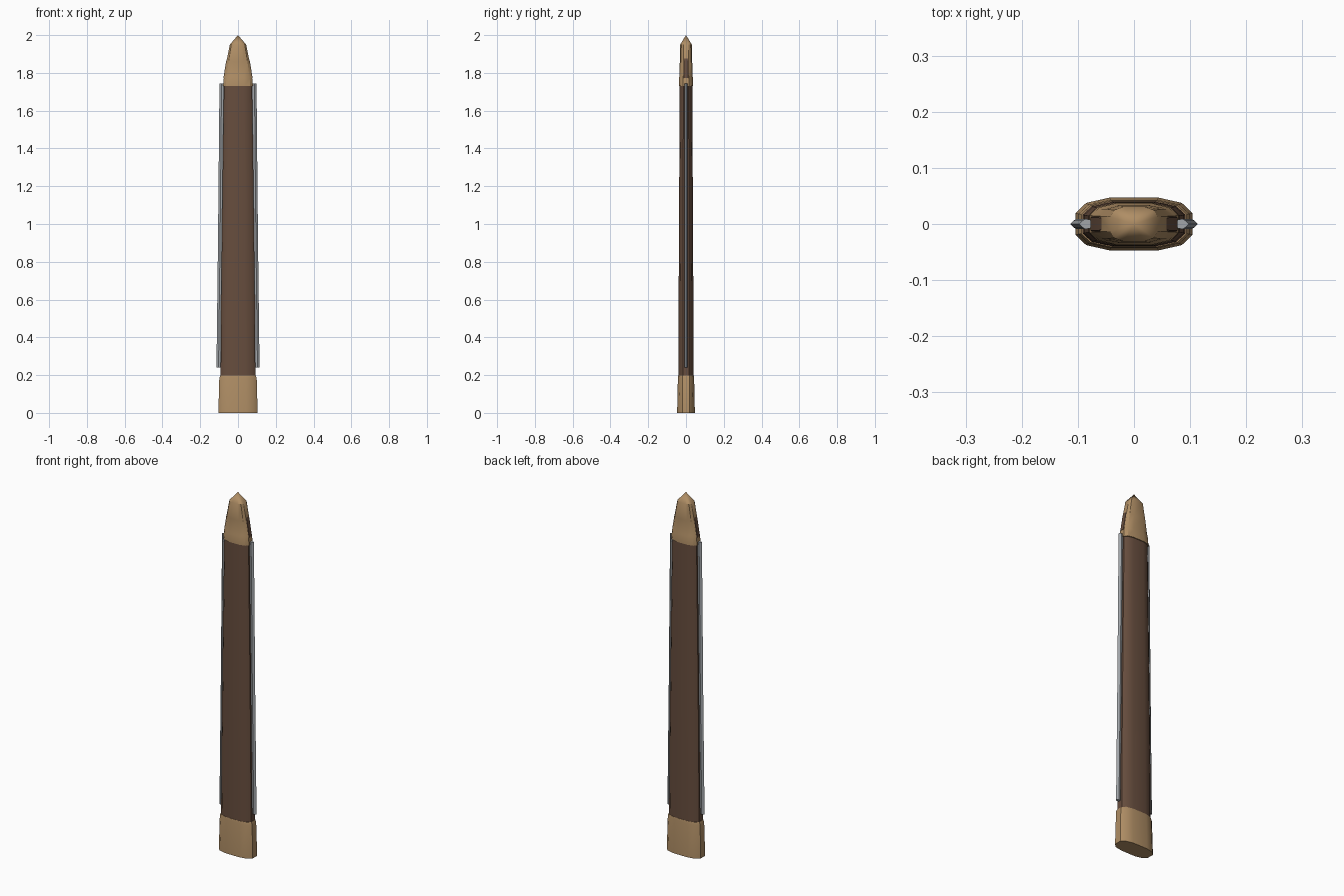
import bpy, bmesh, math

if "Cube" in bpy.data.objects:
    bpy.data.objects.remove(bpy.data.objects["Cube"])


def material(name, rgb):
    m = bpy.data.materials.new(name)
    m.diffuse_color = (*rgb, 1)
    m.use_nodes = True
    m.node_tree.nodes["Principled BSDF"].inputs["Base Color"].default_value = m.diffuse_color
    return m


TAN = material("tan_leather", (0.43, 0.27, 0.13))
BROWN = material("brown_leather", (0.135, 0.075, 0.048))
STEEL = material("steel", (0.36, 0.38, 0.40))

# Unit twelve-sided flattened oval
quarter = [(1, 0.42), (0.82, 0.8), (0.42, 1)]
OVAL = (quarter + [(-x, y) for x, y in quarter[::-1]]
        + [(-x, -y) for x, y in quarter] + [(x, -y) for x, y in quarter[::-1]])


def loft(name, rings, mat, angle=35, point=None):
    """Skin rings of points; close the ends flat, or the top to a point."""
    bm = bmesh.new()
    rows = [[bm.verts.new(p) for p in r] for r in rings]
    n = len(rows[0])
    for a, b in zip(rows, rows[1:]):
        for i in range(n):
            j = (i + 1) % n
            bm.faces.new((a[i], a[j], b[j], b[i]))
    bm.faces.new(rows[0][::-1])
    if point:
        tip = bm.verts.new(point)
        for i in range(n):
            bm.faces.new((rows[-1][i], rows[-1][(i + 1) % n], tip))
    else:
        bm.faces.new(rows[-1])
    bmesh.ops.recalc_face_normals(bm, faces=bm.faces)
    me = bpy.data.meshes.new(name)
    bm.to_mesh(me)
    bm.free()
    me.materials.append(mat)
    me.shade_smooth()
    me.set_sharp_from_angle(angle=math.radians(angle))
    ob = bpy.data.objects.new(name, me)
    bpy.context.collection.objects.link(ob)
    return ob


def ovals(rows):
    return [[(x * w, y * d, z) for x, y in OVAL] for z, w, d in rows]


# Long tapered body
loft("scabbard_body", ovals([(0.17, 0.092, 0.040), (0.6, 0.089, 0.039),
                             (1.2, 0.082, 0.036), (1.76, 0.074, 0.033)]), BROWN)

# Collar around the wide end
loft("collar", ovals([(0, 0.104, 0.047), (0.185, 0.099, 0.043),
                      (0.198, 0.094, 0.041)]), TAN)

# Pointed end cap with a stepped band
loft("end_cap", ovals([(1.73, 0.079, 0.038), (1.775, 0.075, 0.037),
                       (1.785, 0.073, 0.034), (1.86, 0.061, 0.033),
                       (1.95, 0.043, 0.031)]), TAN, 32, (0, 0, 2))

# Dark core showing through the side openings of the cap
loft("cap_side_core", ovals([(1.772, 0.0775, 0.0275), (1.86, 0.063, 0.0275),
                             (1.888, 0.054, 0.018)]), BROWN)

# Steel edge strips, rounded inside and pointed outside
half = [(-0.024, 0.004), (-0.019, 0.008), (-0.011, 0.009), (-0.006, 0.006)]
strip = [(0, 0)] + [(x, -y) for x, y in half[::-1]] + half
for side, label in ((1, "right"), (-1, "left")):
    rings = [[(side * (out + x), y, z) for x, y in strip]
             for z, out in ((0.24, 0.114), (0.9, 0.106), (1.745, 0.098))]
    loft(label + "_edge_strip", rings, STEEL, 30)
